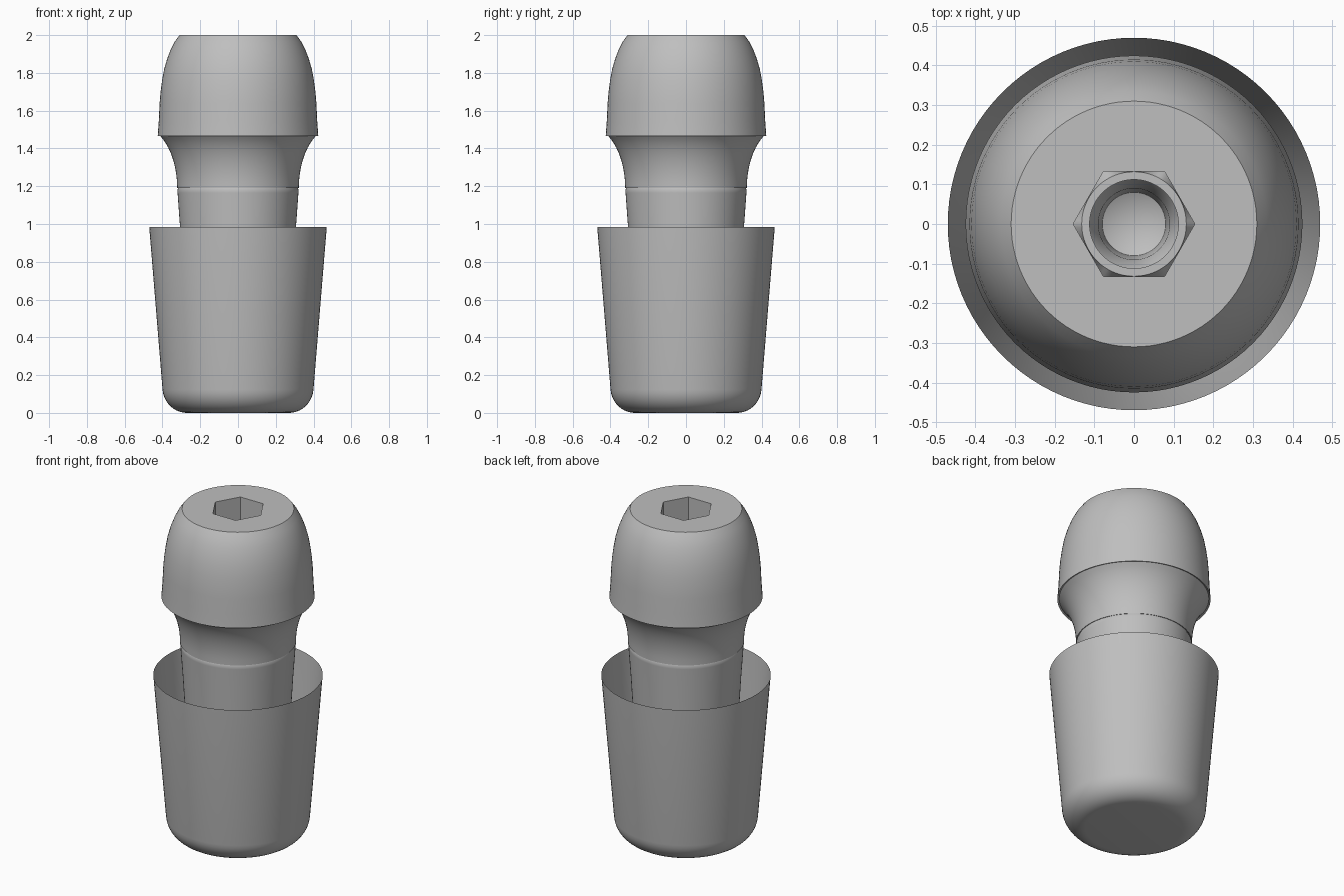
import bpy
import bmesh
from math import cos, sin, pi, radians

SEGMENTS = 96

cube = bpy.data.objects.get("Cube")
if cube:
    bpy.data.objects.remove(cube, do_unlink=True)

grey = bpy.data.materials.new("plain grey")
grey.use_nodes = True
colour = (0.52, 0.52, 0.52, 1)
grey.diffuse_color = colour
grey.node_tree.nodes["Principled BSDF"].inputs["Base Color"].default_value = colour


def arc(cx, cz, rx, rz, start, end, steps=10):
    """Points of an elliptical arc in the profile plane, angles in degrees."""
    angles = [radians(start + (end - start) * i / steps) for i in range(steps + 1)]
    return [(cx + rx * cos(a), cz + rz * sin(a)) for a in angles]


def hex_radius(apothem, angle):
    """Distance to a hexagon's edge, with corners on the x axis."""
    return apothem / cos(angle % (pi / 3) - pi / 6)


def lathe(name, profile):
    """Revolve (radius, z) points; a third item marks a hexagonal ring."""
    bm = bmesh.new()
    rings = []
    for r, z, *is_hex in profile:
        if r == 0:
            rings.append([bm.verts.new((0, 0, z))] * SEGMENTS)
            continue
        ring = []
        for i in range(SEGMENTS):
            a = 2 * pi * i / SEGMENTS
            d = hex_radius(r, a + 1e-6) if is_hex else r
            ring.append(bm.verts.new((d * cos(a), d * sin(a), z)))
        rings.append(ring)
    for low, high in zip(rings, rings[1:]):
        for i in range(SEGMENTS):
            j = (i + 1) % SEGMENTS
            corners = [low[i], low[j], high[j], high[i]]
            bm.faces.new(list(dict.fromkeys(corners)))
    mesh = bpy.data.meshes.new(name)
    bm.to_mesh(mesh)
    bm.free()
    mesh.materials.append(grey)
    obj = bpy.data.objects.new(name, mesh)
    bpy.context.collection.objects.link(obj)
    bpy.ops.object.select_all(action="DESELECT")
    obj.select_set(True)
    bpy.context.view_layer.objects.active = obj
    bpy.ops.object.shade_smooth_by_angle(angle=radians(28))
    return obj


# Thin open cup with a rounded foot
lathe("outer_cup", [(0, 0)] + arc(0.27, 0.135, 0.13, 0.135, -90, -5) + [(0.47, 0.985)])

# Tapered stem standing inside the cup
lathe("stem", [(0, 0.02), (0.25, 0.02), (0.307, 0.985), (0.32, 1.165),
               (0.321, 1.18), (0.316, 1.192)])

# Flared neck, domed head and the hexagonal socket with its drilled hole
neck = arc(0.52, 1.19, 0.198, 0.33, 180, 122)
dome = [(0.425, 1.466), (0.419, 1.55), (0.415, 1.64), (0.41, 1.7), (0.402, 1.76),
        (0.391, 1.82), (0.375, 1.875), (0.357, 1.922), (0.335, 1.965), (0.31, 2)]
socket = [(0.133, 2, True), (0.133, 1.7, True), (0.132, 1.72), (0.112, 1.72),
          (0.112, 1.64), (0.09, 1.6), (0.08, 1.4), (0, 1.36)]
lathe("head", [(0.316, 1.192)] + neck + dome + socket)
